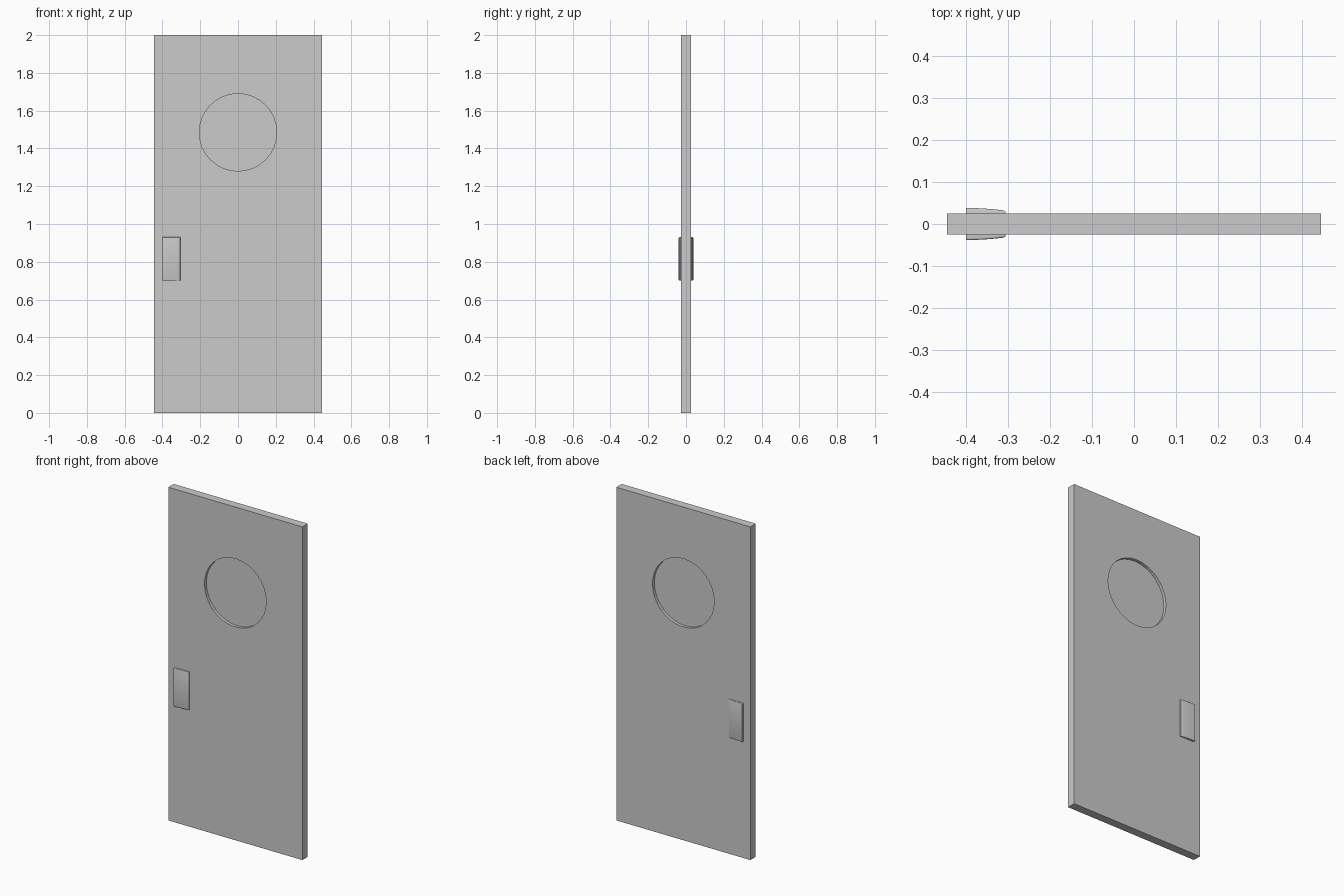
import bpy, bmesh, math

if "Cube" in bpy.data.objects:
    bpy.data.objects.remove(bpy.data.objects["Cube"])

W, T, H = 0.89, 0.051, 2.0
WIN_Z, WIN_R = 1.485, 0.205


def disc(name, depth):
    bpy.ops.mesh.primitive_cylinder_add(vertices=32, radius=WIN_R, depth=depth,
                                        location=(0, 0, WIN_Z),
                                        rotation=(math.pi / 2, 0, 0))
    ob = bpy.context.object
    ob.name = name
    return ob


def handle(name, side):
    # gently curved profile, thick at the outer edge, rolling down to the door
    prof = [(-0.40, 0.02), (-0.40, 0.0385), (-0.37, 0.0375), (-0.345, 0.036),
            (-0.325, 0.034), (-0.311, 0.0325), (-0.306, 0.030), (-0.305, 0.02)]
    bm = bmesh.new()
    face = bm.faces.new([bm.verts.new((x, y * side, 0.70)) for x, y in prof])
    ext = bmesh.ops.extrude_face_region(bm, geom=[face])["geom"]
    top = [v for v in ext if isinstance(v, bmesh.types.BMVert)]
    bmesh.ops.translate(bm, verts=top, vec=(0, 0, 0.23))
    # round the upper and lower ends
    rim = [e for e in bm.edges
           if abs(e.verts[0].co.z - e.verts[1].co.z) < 1e-5
           and min(abs(v.co.y) for v in e.verts) > 0.025]
    bmesh.ops.bevel(bm, geom=rim, offset=0.004, segments=3, profile=0.5,
                    affect='EDGES')
    bmesh.ops.recalc_face_normals(bm, faces=bm.faces)
    me = bpy.data.meshes.new(name)
    bm.to_mesh(me)
    bm.free()
    ob = bpy.data.objects.new(name, me)
    bpy.context.collection.objects.link(ob)
    bpy.ops.object.select_all(action='DESELECT')
    ob.select_set(True)
    bpy.context.view_layer.objects.active = ob
    bpy.ops.object.shade_smooth_by_angle(angle=math.radians(40))


# door slab with a round window opening
bpy.ops.mesh.primitive_cube_add(size=1, location=(0, 0, H / 2))
door = bpy.context.object
door.name = "door_panel"
door.scale = (W, T, H)
bpy.ops.object.transform_apply(location=False, rotation=False, scale=True)
cutter = disc("window_cutter", 0.2)
mod = door.modifiers.new("window_opening", 'BOOLEAN')
mod.operation = 'DIFFERENCE'
mod.solver = 'EXACT'
mod.object = cutter
bpy.context.view_layer.objects.active = door
bpy.ops.object.modifier_apply(modifier=mod.name)
bpy.data.objects.remove(cutter, do_unlink=True)

# recessed round pane
disc("window_pane", 0.015)

# pull handles on both faces
handle("front_handle", -1)
handle("back_handle", 1)
